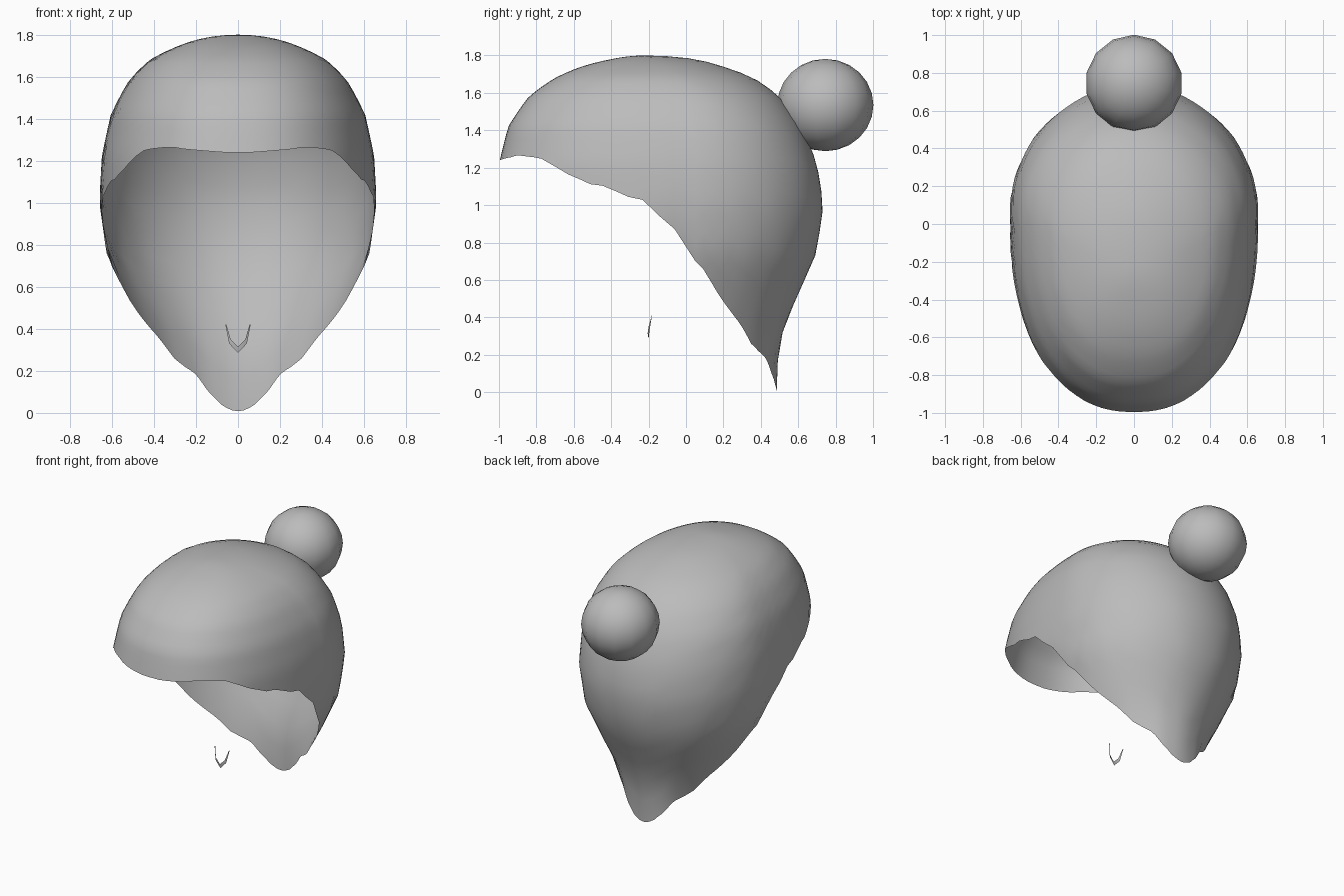
import bpy
import bmesh
import math

cube = bpy.data.objects.get("Cube")
if cube:
    bpy.data.objects.remove(cube)

grey = bpy.data.materials.new("soft grey")
grey.use_nodes = True
colour = (0.5, 0.5, 0.5, 1)
grey.diffuse_color = colour
grey.node_tree.nodes["Principled BSDF"].inputs["Base Color"].default_value = colour

TOP = 1.8
COLUMNS, ROWS = 88, 22

# Level sections of the hair: height, front y, widest y, back y, half width
SECTIONS = [
    (1.8, -.22, -.22, -.22, 0), (1.78, -.4, -.18, .05, .18),
    (1.74, -.56, -.13, .2, .3), (1.68, -.7, -.08, .36, .42),
    (1.58, -.84, -.02, .5, .52), (1.42, -.95, .03, .62, .605),
    (1.22, -1, .05, .7, .648), (1, -1, .05, .735, .66),
    (.75, -1, .05, .7, .625), (.52, -1, .05, .6, .52),
    (.36, -1, .05, .525, .44), (.2, -1, .05, .492, .38), (0, -1, .05, .485, .38),
]

# Ragged hairline seen from the side: y, height
HAIRLINE = [
    (-1, 1.24), (-.9, 1.27), (-.78, 1.255), (-.62, 1.16), (-.5, 1.11),
    (-.4, 1.1), (-.35, 1.05), (-.24, 1.04), (-.15, .95), (0, .82),
    (.03, .82), (.05, .7), (.1, .65), (.17, .53), (.3, .35), (.35, .26),
    (.43, .18), (.47, .07), (.485, .01),
]


def interpolate(table, key, value):
    """Blend the two rows of a table on either side of a value."""
    for low, high in zip(table, table[1:]):
        a, b = key(low), key(high)
        if value <= b:
            t = max(0, (value - a) / (b - a))
            return [p + (q - p) * t for p, q in zip(low, high)]
    return table[-1]


def depth(z):
    return math.sqrt(max(0, TOP - z))


def hair_point(angle, z):
    """Point on the hair; angle zero faces the back."""
    _, front, middle, back, width = interpolate(SECTIONS, lambda r: depth(r[0]), depth(z))
    c, s = math.cos(angle), math.sin(angle)
    power = 2 if c >= 0 else 2.35
    reach = back - middle if c >= 0 else middle - front
    x = math.copysign(abs(s) ** (2 / power), s) * width
    y = middle + math.copysign(abs(c) ** (2 / power), c) * reach
    return x, y, z


def hair_end(angle):
    """Height at which the hair meets the hairline."""
    z = TOP
    while z > .01:
        y = hair_point(angle, z)[1]
        if z <= interpolate(HAIRLINE, lambda r: r[0], y)[1]:
            break
        z -= .004
    return z


def make_object(name, bm):
    mesh = bpy.data.meshes.new(name)
    bm.to_mesh(mesh)
    bm.free()
    mesh.materials.append(grey)
    obj = bpy.data.objects.new(name, mesh)
    bpy.context.collection.objects.link(obj)
    for poly in mesh.polygons:
        poly.use_smooth = True
    return obj


# Open hair shell, running from the crown down to the hairline
bm = bmesh.new()
crown = bm.verts.new(hair_point(0, TOP))
columns = []
for i in range(COLUMNS):
    angle = math.tau * i / COLUMNS
    drop = TOP - hair_end(angle)
    columns.append([
        bm.verts.new(hair_point(angle, TOP - drop * (j / ROWS) ** 2))
        for j in range(1, ROWS + 1)
    ])
for a, b in zip(columns, columns[1:] + columns[:1]):
    bm.faces.new((crown, a[0], b[0]))
    for j in range(ROWS - 1):
        bm.faces.new((a[j], a[j + 1], b[j + 1], b[j]))
bmesh.ops.recalc_face_normals(bm, faces=bm.faces)
if sum(f.normal.z for f in bm.faces if crown in f.verts) < 0:
    bmesh.ops.reverse_faces(bm, faces=bm.faces)
make_object("hair_shell", bm)

# Round bun at the back
bm = bmesh.new()
bmesh.ops.create_uvsphere(bm, u_segments=14, v_segments=12, radius=.257)
bun = make_object("hair_bun", bm)
bun.location = (0, .745, 1.535)
bun.scale.z = .96

# Small pointed tuft at the chin
bm = bmesh.new()
outer = [(-.06, -.18, .42), (-.042, -.195, .33), (0, -.2, .285)]
inner = [(-.055, -.18, .42), (-.035, -.2, .35), (0, -.205, .315)]
for side in (1, -1):
    rows = [[bm.verts.new((x * side, y, z)) for x, y, z in line] for line in (outer, inner)]
    for i in range(2):
        quad = [rows[0][i], rows[0][i + 1], rows[1][i + 1], rows[1][i]]
        bm.faces.new(quad if side > 0 else quad[::-1])
bmesh.ops.remove_doubles(bm, verts=bm.verts, dist=.001)
make_object("chin_tuft", bm)
